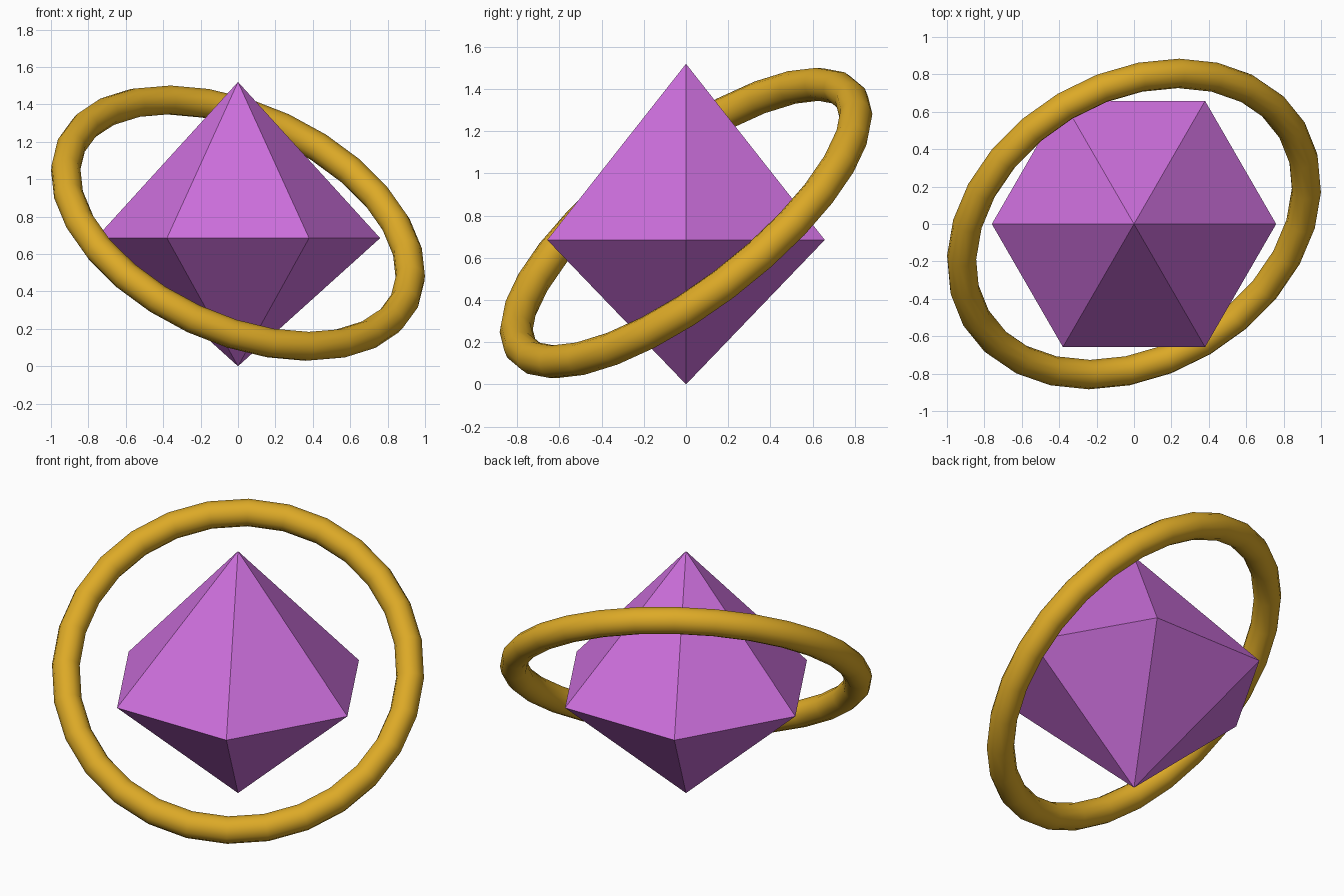
import bpy
import bmesh
from math import cos, sin, pi, radians

default = bpy.data.objects.get("Cube")
if default:
    bpy.data.objects.remove(default, do_unlink=True)


def make_material(name, color):
    mat = bpy.data.materials.new(name)
    mat.use_nodes = True
    mat.diffuse_color = color
    mat.node_tree.nodes["Principled BSDF"].inputs["Base Color"].default_value = color
    return mat


violet = make_material("violet", (0.61, 0.16, 0.72, 1))
gold = make_material("gold", (0.72, 0.40, 0.02, 1))

# Crystal: six-sided double pyramid with flat facets
SIDES, RADIUS, GIRDLE, TOP = 6, 0.76, 0.685, 1.52
bm = bmesh.new()
rim = [bm.verts.new((RADIUS * cos(2 * pi * i / SIDES),
                     RADIUS * sin(2 * pi * i / SIDES), GIRDLE))
       for i in range(SIDES)]
tip = bm.verts.new((0, 0, TOP))
base = bm.verts.new((0, 0, 0))
for i in range(SIDES):
    a, b = rim[i], rim[(i + 1) % SIDES]
    bm.faces.new((a, b, tip))
    bm.faces.new((b, a, base))
mesh = bpy.data.meshes.new("crystal")
bm.to_mesh(mesh)
bm.free()
crystal = bpy.data.objects.new("crystal", mesh)
bpy.context.collection.objects.link(crystal)
mesh.materials.append(violet)

# Tilted ring around the crystal
bpy.ops.mesh.primitive_torus_add(
    major_segments=28, minor_segments=12, major_radius=0.983, minor_radius=0.079,
    location=(0, 0, 0.765), rotation=(radians(35), radians(25), 0))
ring = bpy.context.object
ring.name = ring.data.name = "ring"
ring.data.materials.append(gold)
bpy.ops.object.shade_smooth()
